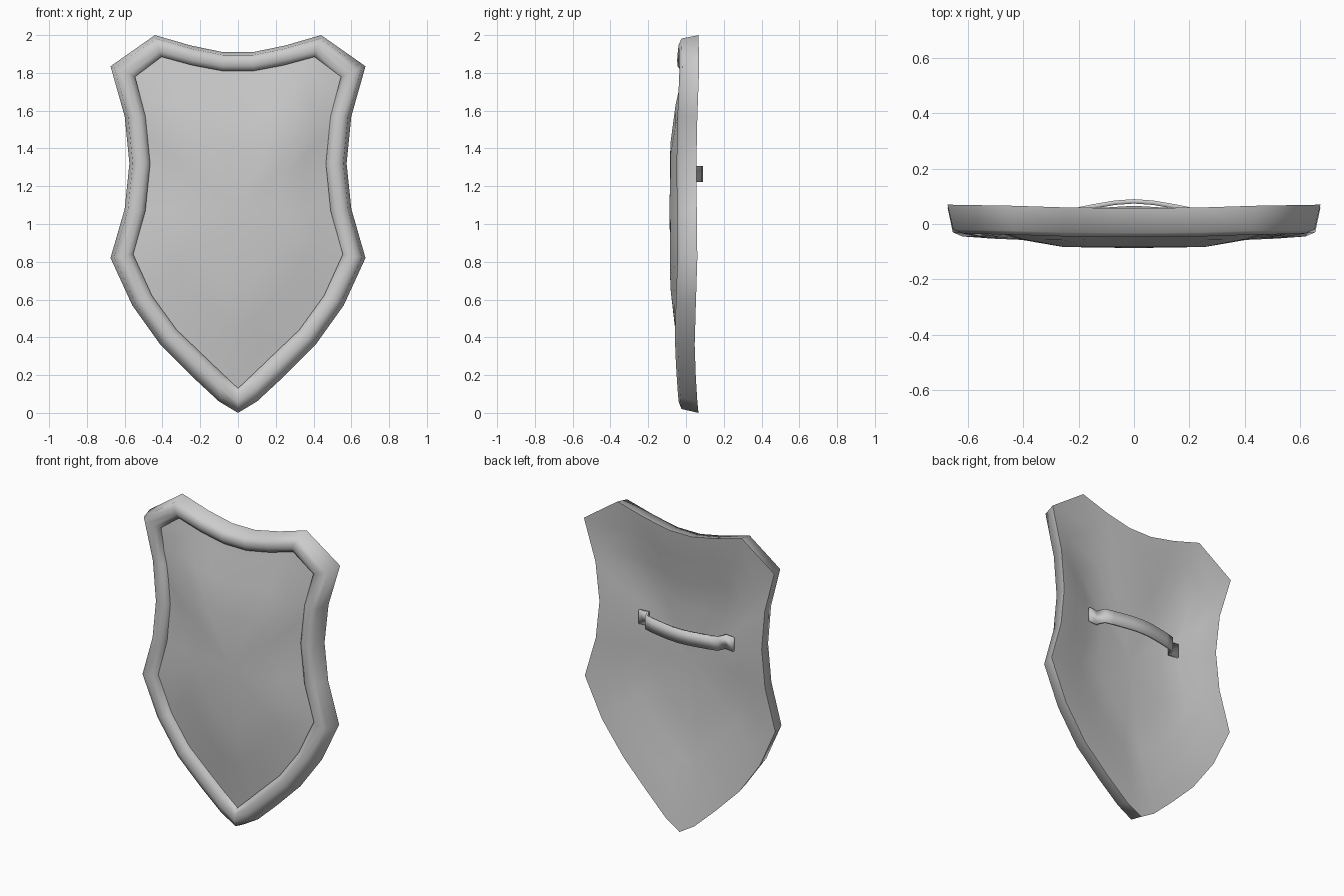
import bpy, math

cube = bpy.data.objects.get("Cube")
if cube:
    bpy.data.objects.remove(cube, do_unlink=True)

gray = bpy.data.materials.new("plain_gray")
gray.use_nodes = True
COLOR = (0.6, 0.6, 0.6, 1)
gray.diffuse_color = COLOR
gray.node_tree.nodes["Principled BSDF"].inputs["Base Color"].default_value = COLOR


def make(name, verts, faces, angle):
    mesh = bpy.data.meshes.new(name)
    mesh.from_pydata(verts, [], faces)
    mesh.materials.append(gray)
    obj = bpy.data.objects.new(name, mesh)
    bpy.context.collection.objects.link(obj)
    bpy.ops.object.select_all(action="DESELECT")
    obj.select_set(True)
    bpy.context.view_layer.objects.active = obj
    bpy.ops.object.shade_smooth_by_angle(angle=math.radians(angle))
    return obj


def bridge(rings, n, flip=False):
    """Quads joining successive closed rings of n vertices."""
    faces = []
    for r in range(rings - 1):
        for i in range(n):
            j = (i + 1) % n
            f = (r * n + i, r * n + j, (r + 1) * n + j, (r + 1) * n + i)
            faces.append(f[::-1] if flip else f)
    return faces


# Half outline: outer x, z, back y, then inner x, z of the border
half = [
    (0.08, 1.91, .058, 0.08, 1.81), (0.25, 1.945, .06, 0.24, 1.84),
    (0.44, 2.00, .066, 0.405, 1.885), (0.675, 1.835, .07, 0.545, 1.78),
    (0.60, 1.57, .060, 0.49, 1.57), (0.575, 1.32, .055, 0.465, 1.32),
    (0.60, 1.08, .057, 0.49, 1.07), (0.675, 0.82, .06, 0.555, 0.84),
    (0.56, 0.57, .052, 0.455, 0.62), (0.41, 0.36, .046, 0.325, 0.44),
    (0.24, 0.19, .052, 0.21, 0.33), (0.10, 0.06, .06, 0.09, 0.215),
]
tip = (0, 0, .066, 0, 0.13)
loop = half + [tip] + [(-a, b, c, -d, e) for a, b, c, d, e in reversed(half)]
N = len(loop)

# Rounded border: section as (share of width inward, depth from back edge)
section = [(0, 0), (.16, -.09), (.45, -.105), (.75, -.102), (1, -.085), (1, -.035)]
verts = [(a + (d - a) * s, c + dy, b + (e - b) * s)
         for s, dy in section for a, b, c, d, e in loop]
make("border", verts, bridge(len(section), N), 82)

# Domed plate: rings shrinking to a flat middle, front and back
CZ, MID = 1.07, -.035


def dome(name, rings, shift, flip):
    verts = [(a * t, MID + (c - MID) * g + shift, CZ + (b - CZ) * t)
             for t, g in rings for a, b, c, d, e in loop]
    faces = bridge(len(rings), N, flip)
    base = (len(rings) - 1) * N
    verts.append((0, MID + shift, CZ))
    for i in range(N):
        f = (base + i, base + (i + 1) % N, len(verts) - 1)
        faces.append(f[::-1] if flip else f)
    make(name, verts, faces, 60)


inner = [(.8, .72), (.6, .31), (.38, .04)]
dome("shield_front", [(.93, .9)] + inner, -.052, False)
dome("shield_back", [(1, 1)] + inner, 0, True)

# Arched hand strap with flat end tabs
strap = [(.335, .004), (.28, -.004), (.258, .045), (.2, .061), (.14, .073), (.07, .085)]
path = strap + [(0, .09)] + [(-x, y) for x, y in reversed(strap)]
verts = [(x, y, z) for x, y in path for z in (1.222, 1.308)]
faces = [(2 * i, 2 * i + 1, 2 * i + 3, 2 * i + 2) for i in range(len(path) - 1)]
handle = make("handle", verts, [f[::-1] for f in faces], 35)
solid = handle.modifiers.new("thickness", "SOLIDIFY")
solid.thickness = .016
solid.offset = -1
